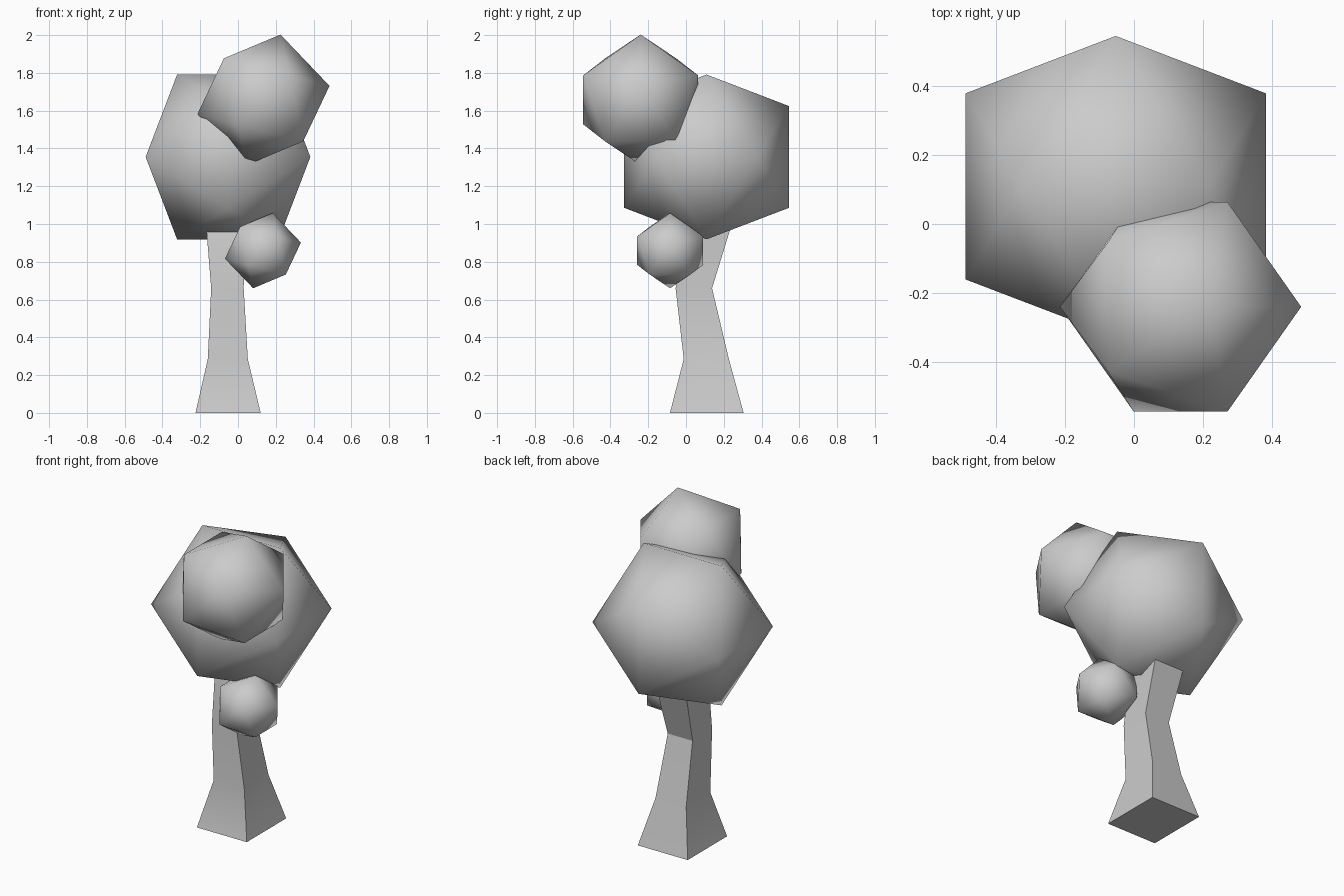
import bpy, bmesh, math
from mathutils import Matrix

if "Cube" in bpy.data.objects:
    bpy.data.objects.remove(bpy.data.objects["Cube"])

PHI = (1 + math.sqrt(5)) / 2


def finish(name, bm):
    bmesh.ops.recalc_face_normals(bm, faces=bm.faces)
    mesh = bpy.data.meshes.new(name)
    bm.to_mesh(mesh)
    bm.free()
    obj = bpy.data.objects.new(name, mesh)
    bpy.context.collection.objects.link(obj)
    return obj


def foliage(name, centre, half_extent, tilt=0.0):
    """Smooth-shaded icosahedron, tilted about the y axis."""
    a = half_extent / PHI
    bm = bmesh.new()
    for s in (-a, a):
        for t in (-half_extent, half_extent):
            for co in ((t, s, 0), (0, t, s), (s, 0, t)):
                bm.verts.new(co)
    bmesh.ops.convex_hull(bm, input=bm.verts)
    bm.transform(Matrix.Translation(centre) @ Matrix.Rotation(math.radians(tilt), 4, 'Y'))
    for f in bm.faces:
        f.smooth = True
    return finish(name, bm)


# Trunk: rectangular rings (z, x min, x max, y min, y max)
rings = [
    (0.00, -0.225, 0.12, -0.085, 0.305),
    (0.285, -0.16, 0.052, -0.012, 0.227),
    (0.66, -0.142, 0.03, -0.055, 0.138),
    (1.03, -0.172, 0.04, 0.025, 0.252),
]
bm = bmesh.new()
loops = [[bm.verts.new(p) for p in ((x0, y0, z), (x1, y0, z), (x1, y1, z), (x0, y1, z))]
         for z, x0, x1, y0, y1 in rings]
for lo, hi in zip(loops, loops[1:]):
    for i in range(4):
        j = (i + 1) % 4
        bm.faces.new((lo[i], lo[j], hi[j], hi[i]))
bm.faces.new(loops[0][::-1])
bm.faces.new(loops[-1])
trunk = finish("trunk", bm)
bpy.context.view_layer.objects.active = trunk
trunk.select_set(True)
bpy.ops.object.shade_smooth_by_angle(angle=math.radians(30))

# Leaf clumps
foliage("main_crown", (-0.053, 0.109, 1.355), 0.436)
foliage("upper_clump", (0.135, -0.24, 1.657), 0.304, 46.3)
foliage("lower_clump", (0.132, -0.084, 0.859), 0.175, 46.3)
